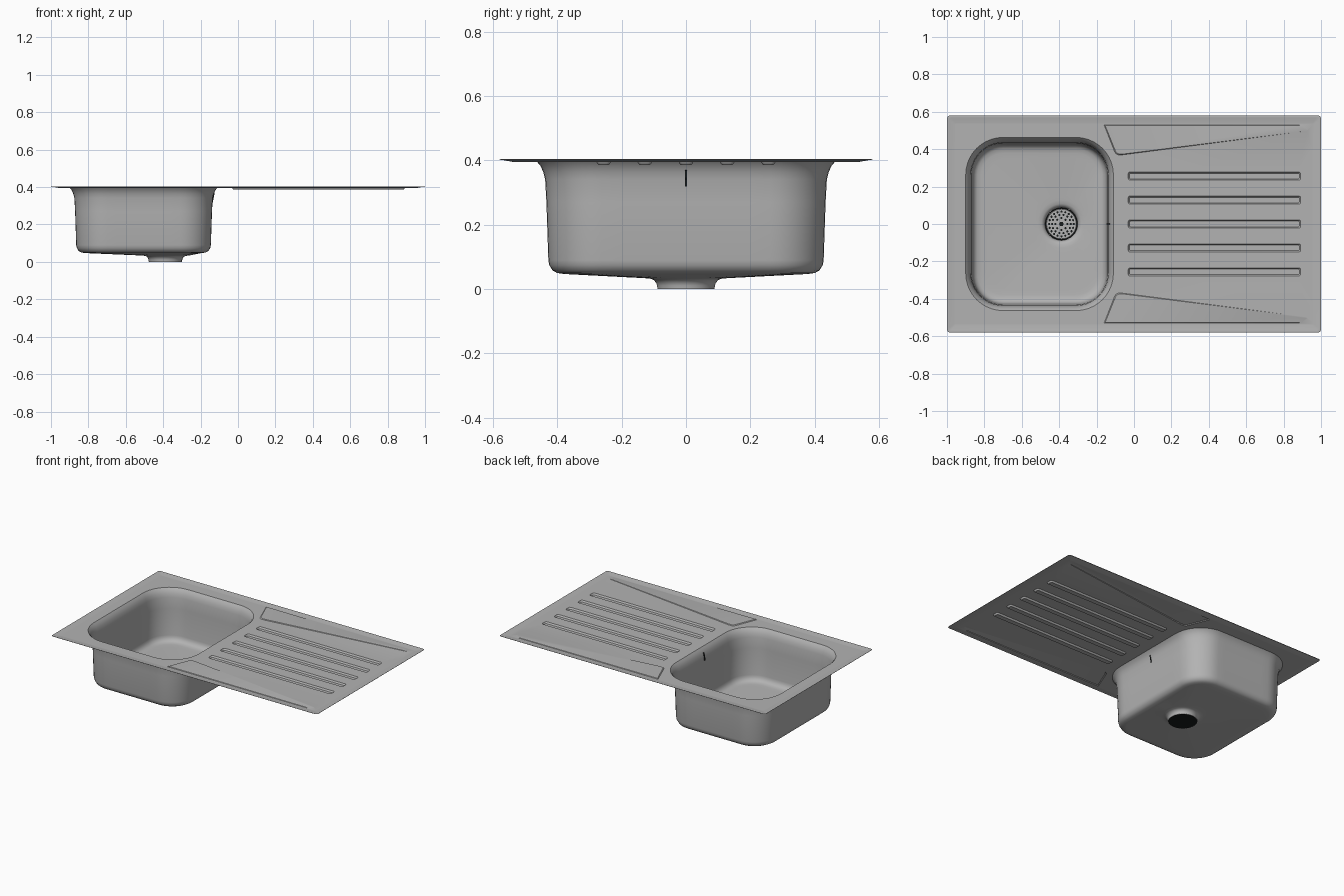
import bpy, bmesh, math
from mathutils import Vector, Matrix

if "Cube" in bpy.data.objects:
    bpy.data.objects.remove(bpy.data.objects["Cube"])


def material(name, rgb):
    m = bpy.data.materials.new(name)
    m.diffuse_color = (*rgb, 1)
    m.use_nodes = True
    m.node_tree.nodes["Principled BSDF"].inputs["Base Color"].default_value = m.diffuse_color
    return m


steel = material("brushed steel", (0.45, 0.45, 0.45))
dark = material("dark opening", (0.008, 0.01, 0.01))


def finish(bm, name, mat, thickness=0):
    me = bpy.data.meshes.new(name)
    bm.to_mesh(me)
    bm.free()
    ob = bpy.data.objects.new(name, me)
    bpy.context.collection.objects.link(ob)
    me.materials.append(mat)
    bpy.ops.object.select_all(action='DESELECT')
    ob.select_set(True)
    bpy.context.view_layer.objects.active = ob
    if thickness:
        mod = ob.modifiers.new("sheet", 'SOLIDIFY')
        mod.thickness = thickness
        mod.offset = -1
        bpy.ops.object.modifier_apply(modifier=mod.name)
    bpy.ops.object.shade_smooth_by_angle(angle=math.radians(32))
    return ob


def rounded(cx, cy, hx, hy, r, z, arc=10, side=8):
    """Counter-clockwise rounded rectangle with subdivided straight sides."""
    pts = []
    corners = [(1, 1), (-1, 1), (-1, -1), (1, -1)]
    for k, (sx, sy) in enumerate(corners):
        c = Vector((cx + sx * (hx - r), cy + sy * (hy - r), z))
        for i in range(arc + 1):
            a = math.pi / 2 * (k + i / arc)
            pts.append(c + Vector((math.cos(a), math.sin(a), 0)) * r)
        nx, ny = corners[(k + 1) % 4]
        a = math.pi / 2 * (k + 1)
        end = Vector((cx + nx * (hx - r), cy + ny * (hy - r), z)) + Vector((math.cos(a), math.sin(a), 0)) * r
        start = pts[-1].copy()
        pts += [start.lerp(end, i / side) for i in range(1, side)]
    return pts


def loft(bm, rings, cap=False):
    """Skin rings from outside to inside; returns the first and last vertex rings."""
    vs = [[bm.verts.new(p) for p in ring] for ring in rings]
    for a, b in zip(vs, vs[1:]):
        for i in range(len(a)):
            j = (i + 1) % len(a)
            bm.faces.new((a[i], a[j], b[j], b[i]))
    if cap:
        bm.faces.new(vs[-1])
    return vs[0], vs[-1]


bm = bmesh.new()
Z = 0.398          # level of the flat worktop
loops = []         # boundaries of the flat area

# raised outer rim
rim = [(0, .403), (.004, .404), (.012, .403), (.04, Z), (.045, Z)]
loops.append(loft(bm, [rounded(0, 0, 1 - d, .58 - d, max(.016 - d / 4, .005), z, 4, 8)
                       for d, z in rim])[1])

# bowl: flared mouth, straight walls, filleted base, floor falling to the drain
BX, DX = -.505, -.388
profile = [(0, Z), (.012, .385), (.021, .365), (.027, .342), (.031, .27), (.037, .09),
           (.040, .075), (.049, .060), (.063, .052), (.085, .049)]
rings = [rounded(BX, 0, .395 - d, .463 - d, .2 - d, z) for d, z in profile]


def drain_ring(r, z):
    out = []
    for p in rings[len(profile) - 1]:
        a = math.atan2(p.y, p.x - DX)
        out.append(Vector((DX + r * math.cos(a), r * math.sin(a), z)))
    return out


floor, mouth = rings[-1], drain_ring(.128, .036)
rings += [[p.lerp(q, t) for p, q in zip(floor, mouth)] for t in (.1, .5, .9)]
rings += [mouth] + [drain_ring(r, z) for r, z in
                    [(.108, .034), (.098, .029), (.091, .02), (.088, .012), (.087, 0)]]
loops.append(loft(bm, rings)[0])

# five recessed drainer grooves
for k in range(-2, 3):
    loops.append(loft(bm, [rounded(.43, k * .128, .461 - d, .022 - d, .01 - d / 2, z, 4, 3)
                           for d, z in [(0, Z), (.004, .391), (.007, .388)]], True)[0])

# two raised tapering panels, mirrored front to back
wedge = [(-.16, .53), (-.105, .39), (-.098, .377), (-.085, .37), (-.06, .37),
         (.925, .498), (.928, .505), (.89, .53)]
for s in (1, -1):
    base = [Vector((x, y * s, Z)) for x, y in wedge]
    if s < 0:
        base.reverse()
    mid = Vector((.36, .475 * s, 0))
    top = [Vector((mid.x + (p.x - mid.x) * .99, mid.y + (p.y - mid.y) * .96,
                   .4025 - .002 * (p.x + .16))) for p in base]
    loops.append(loft(bm, [base, top], True)[0])

# flat worktop between all boundaries
edges = [bm.edges.get((l[i - 1], l[i])) for l in loops for i in range(len(l))]
res = bmesh.ops.triangle_fill(bm, use_beauty=True, use_dissolve=False, edges=edges, normal=(0, 0, 1))
for f in res["geom"]:
    if isinstance(f, bmesh.types.BMFace):
        f.normal_update()
        if f.normal.z < 0:
            f.normal_flip()
bm.normal_update()
finish(bm, "sink_sheet", steel, .002)


def disc(bm, x, y, z, r1, r2, depth, seg):
    bmesh.ops.create_cone(bm, cap_ends=True, segments=seg, radius1=r1, radius2=r2, depth=depth,
                          matrix=Matrix.Translation((x, y, z)))


# dark underside of the drain outlet
bm = bmesh.new()
disc(bm, DX, 0, .001, .0865, .0865, .002, 48)
finish(bm, "drain_outlet", dark)

# dark gap around the strainer
bm = bmesh.new()
disc(bm, DX, 0, .013, .087, .087, .004, 48)
finish(bm, "drain_gap", dark)

# strainer plate
bm = bmesh.new()
disc(bm, DX, 0, .018, .082, .079, .008, 48)
finish(bm, "strainer", steel)

# strainer holes in concentric rings
bm = bmesh.new()
disc(bm, DX, 0, .0222, .012, .012, .001, 16)
for count, radius, size in [(8, .032, .006), (14, .050, .006), (20, .066, .006)]:
    for i in range(count):
        a = 2 * math.pi * i / count
        disc(bm, DX + radius * math.cos(a), radius * math.sin(a), .0222, size, size, .001, 10)
finish(bm, "strainer_holes", dark)

# narrow overflow slit in the bowl wall
bm = bmesh.new()
bmesh.ops.create_cube(bm, size=1, matrix=Matrix.Translation((-.1355, 0, .345))
                      @ Matrix.Rotation(.2, 4, 'Y') @ Matrix.Diagonal((.012, .005, .052, 1)))
finish(bm, "overflow_slit", dark)
